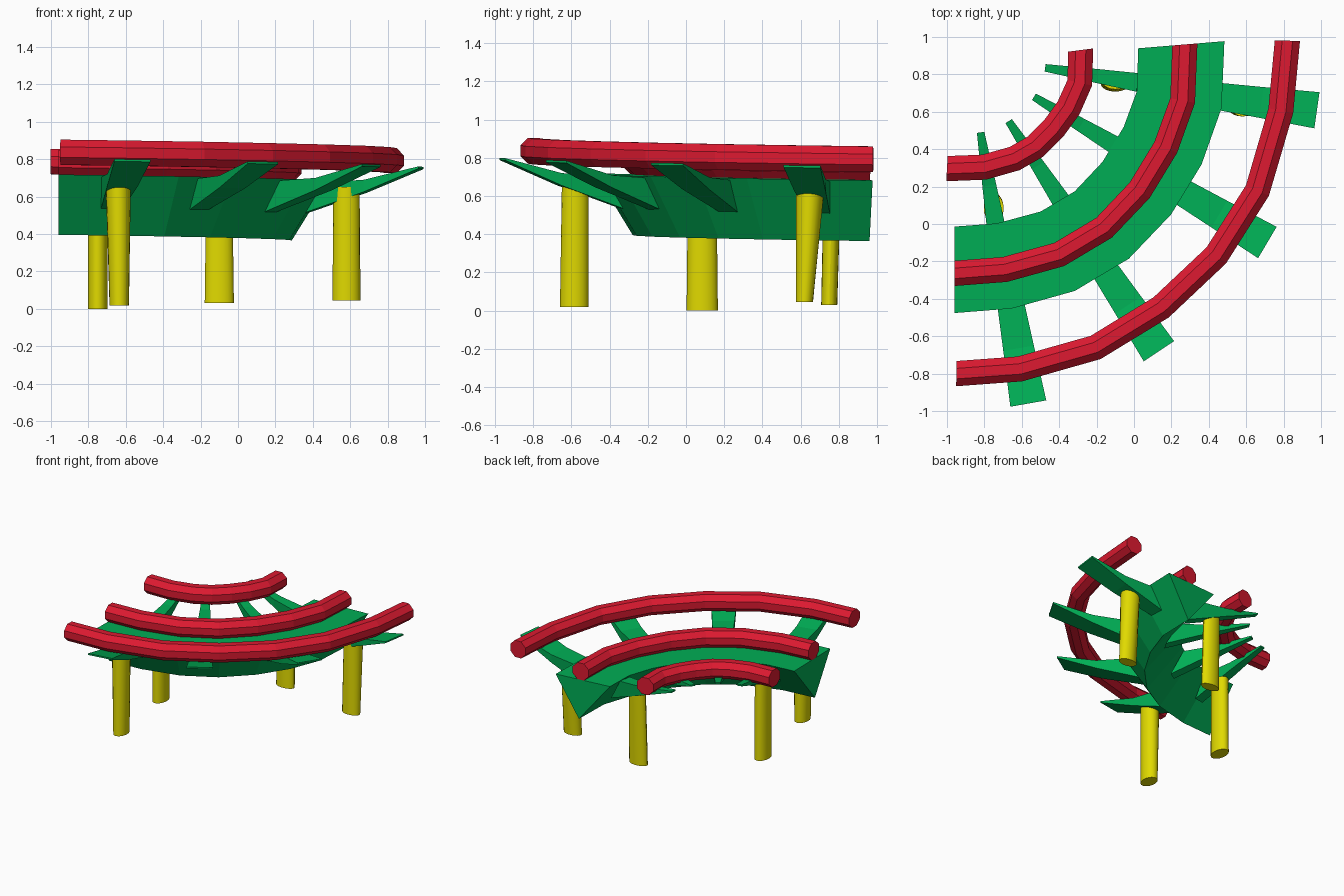
import bpy, bmesh, math
from mathutils import Vector

if "Cube" in bpy.data.objects:
    bpy.data.objects.remove(bpy.data.objects["Cube"])


def material(name, rgb):
    m = bpy.data.materials.new(name)
    m.diffuse_color = (*rgb, 1)
    m.use_nodes = True
    m.node_tree.nodes["Principled BSDF"].inputs["Base Color"].default_value = m.diffuse_color
    return m


RED = material("red", (0.72, 0.01, 0.03))
GREEN = material("green", (0.0, 0.42, 0.09))
YELLOW = material("yellow", (0.75, 0.70, 0.0))


def tilt(x, y, z):
    # the whole track drops slightly towards +x +y
    return Vector((x, y, z - 0.0125 * (x + y)))


def loft(name, rings, mat):
    # skin a list of equal rings and cap both ends
    bm = bmesh.new()
    vs = [[bm.verts.new(p) for p in r] for r in rings]
    n = len(vs[0])
    for a, b in zip(vs, vs[1:]):
        for i in range(n):
            j = (i + 1) % n
            bm.faces.new((a[i], a[j], b[j], b[i]))
    bm.faces.new(vs[0])
    bm.faces.new(vs[-1])
    bmesh.ops.recalc_face_normals(bm, faces=bm.faces)
    me = bpy.data.meshes.new(name)
    bm.to_mesh(me)
    bm.free()
    ob = bpy.data.objects.new(name, me)
    me.materials.append(mat)
    bpy.context.collection.objects.link(ob)
    return ob


def sweep(name, path, section, mat):
    # section points are (outward offset, height)
    ang = [math.atan2(b[1] - a[1], b[0] - a[0]) for a, b in zip(path, path[1:])]
    ext = [1.4 * ang[0] - 0.4 * ang[1]] + [(a + b) / 2 for a, b in zip(ang, ang[1:])]
    ext.append(1.4 * ang[-1] - 0.4 * ang[-2])
    rings = []
    for (x, y), a in zip(path, ext):
        nx, ny = math.sin(a), -math.cos(a)
        rings.append([tilt(x + nx * o, y + ny * o, z) for o, z in section])
    return loft(name, rings, mat)


def circle(r, z, n=8):
    return [(r * math.cos(math.tau * (i + 0.5) / n), z + r * math.sin(math.tau * (i + 0.5) / n))
            for i in range(n)]


# rails
outer = [(-0.95, -0.80), (-0.61, -0.775), (-0.205, -0.66), (0.145, -0.446),
         (0.44, -0.168), (0.66, 0.179), (0.785, 0.606), (0.82, 0.98)]
middle = [(-0.96, -0.264), (-0.69, -0.243), (-0.40, -0.163), (-0.16, -0.02),
          (0.03, 0.18), (0.17, 0.41), (0.26, 0.66), (0.272, 0.96)]
inner = [(-1.0, 0.296), (-0.80, 0.304), (-0.638, 0.35), (-0.526, 0.414),
         (-0.43, 0.51), (-0.35, 0.62), (-0.29, 0.755), (-0.285, 0.93)]
sweep("outer_rail", outer, circle(0.073, 0.815), RED)
sweep("middle_rail", middle, circle(0.073, 0.767), RED)
sweep("inner_rail", inner, circle(0.073, 0.778), RED)

# triangular beam
sweep("beam", middle, [(0.212, 0.70), (-0.25, 0.70), (0.015, 0.38)], GREEN)


def arm(name, base, tip, widths, tip_z):
    # tapered bracket, deep at the beam and thin at the tip
    b, t = Vector(base), Vector(tip)
    d = (t - b).normalized()
    n = Vector((-d.y, d.x))
    mid = b.lerp(t, 0.42)
    wb, wt = widths
    wm = wb + (wt - wb) * 0.42

    def ring(top, low, zt, zl, w, wl):
        return [tilt(*(top + n * w / 2), zt), tilt(*(top - n * w / 2), zt),
                tilt(*(low - n * wl / 2), zl), tilt(*(low + n * wl / 2), zl)]
    loft(name, [ring(b - d * 0.02, b - d * 0.12, 0.69, 0.52, wb, wb * 0.8),
                ring(mid, mid, 0.705, 0.64, wm, wm),
                ring(t, t, tip_z, tip_z - 0.012, wt, wt)], GREEN)


outer_arms = [((-0.655, -0.45), (-0.565, -0.96)), ((-0.15, -0.255), (0.133, -0.68)),
              ((0.27, 0.163), (0.713, -0.099)), ((0.467, 0.68), (0.978, 0.608))]
inner_arms = [((-0.74, 0.0), (-0.82, 0.49)), ((-0.40, 0.14), (-0.67, 0.55)),
              ((-0.10, 0.42), (-0.535, 0.68)), ((0.0, 0.76), (-0.475, 0.835))]
for i, (b, t) in enumerate(outer_arms):
    arm(f"outer_arm_{i + 1}", b, t, (0.145, 0.195), 0.78)
for i, (b, t) in enumerate(inner_arms):
    arm(f"inner_arm_{i + 1}", b, t, (0.10, 0.04), 0.755)


def post(name, bottom, top, r_bottom, r_top):
    rings = []
    for (x, y, z), (rx, ry) in ((bottom, r_bottom), (top, r_top)):
        rings.append([(x + rx * math.cos(math.tau * i / 20), y + ry * math.sin(math.tau * i / 20), z)
                      for i in range(20)])
    ob = loft(name, rings, YELLOW)
    bpy.context.view_layer.objects.active = ob
    ob.select_set(True)
    bpy.ops.object.shade_smooth_by_angle()
    ob.select_set(False)


# support posts
post("front_post", (-0.635, -0.585, 0.018), (-0.64, -0.58, 0.665), (0.052, 0.075), (0.067, 0.07))
post("right_post", (0.58, 0.62, 0.045), (0.58, 0.65, 0.65), (0.075, 0.045), (0.07, 0.075))
post("left_post", (-0.75, 0.085, 0.0), (-0.75, 0.085, 0.62), (0.053, 0.082), (0.053, 0.075))
post("back_post", (-0.10, 0.75, 0.03), (-0.10, 0.765, 0.62), (0.078, 0.042), (0.07, 0.045))
